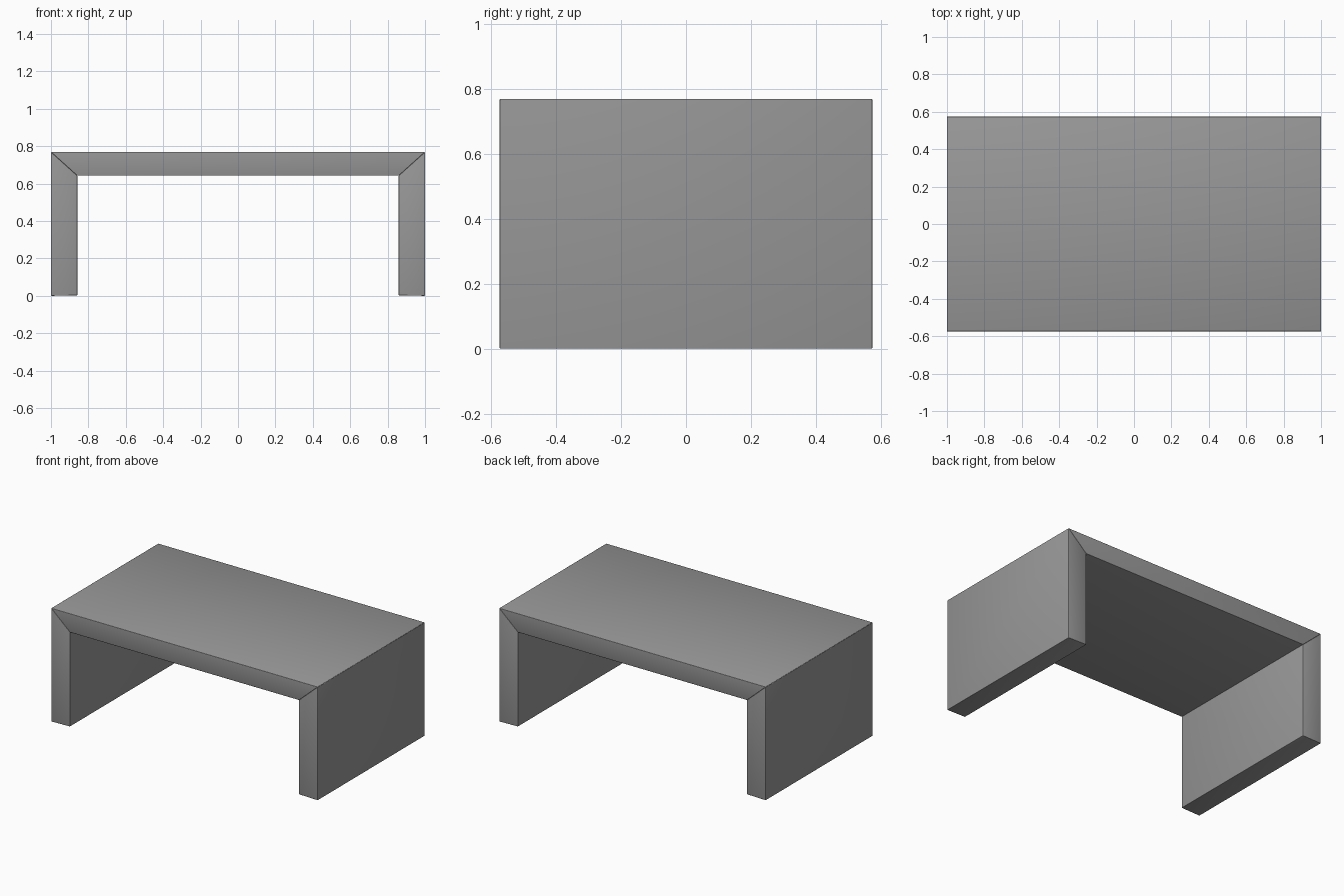
import bpy
import bmesh

if "Cube" in bpy.data.objects:
    bpy.data.objects.remove(bpy.data.objects["Cube"])

HALF_X, HALF_Y, TOP_Z = 1.0, 0.574, 0.769
IN_X, IN_Z = 0.859, 0.642
FOOT_RISE = 0.003  # the leg's bottom edge rises slightly inward

grey = bpy.data.materials.new("dark_grey")
grey.diffuse_color = (0.316, 0.316, 0.316, 1)
grey.use_nodes = True
grey.node_tree.nodes["Principled BSDF"].inputs["Base Color"].default_value = grey.diffuse_color


def extrude_profile(name, profile):
    """Extrude an XZ outline along y, centred on y = 0, with fine rounded edges."""
    bm = bmesh.new()
    face = bm.faces.new([bm.verts.new((x, -HALF_Y, z)) for x, z in profile])
    new = bmesh.ops.extrude_face_region(bm, geom=[face])["geom"]
    verts = [v for v in new if isinstance(v, bmesh.types.BMVert)]
    bmesh.ops.translate(bm, verts=verts, vec=(0, 2 * HALF_Y, 0))
    bmesh.ops.recalc_face_normals(bm, faces=bm.faces)
    for f in bm.faces:
        f.smooth = True
    mesh = bpy.data.meshes.new(name)
    bm.to_mesh(mesh)
    bm.free()
    mesh.materials.append(grey)
    obj = bpy.data.objects.new(name, mesh)
    bpy.context.collection.objects.link(obj)
    bevel = obj.modifiers.new("soft_edges", 'BEVEL')
    bevel.width = 0.003
    bevel.segments = 3
    bevel.limit_method = 'NONE'
    return obj


# Table top with mitred ends
extrude_profile("table_top", [(-HALF_X, TOP_Z), (-IN_X, IN_Z),
                              (IN_X, IN_Z), (HALF_X, TOP_Z)])

# Panel legs, mitred to meet the top
for name, s in (("left_leg", -1), ("right_leg", 1)):
    extrude_profile(name, [(s * HALF_X, 0), (s * HALF_X, TOP_Z),
                           (s * IN_X, IN_Z), (s * IN_X, FOOT_RISE)])
